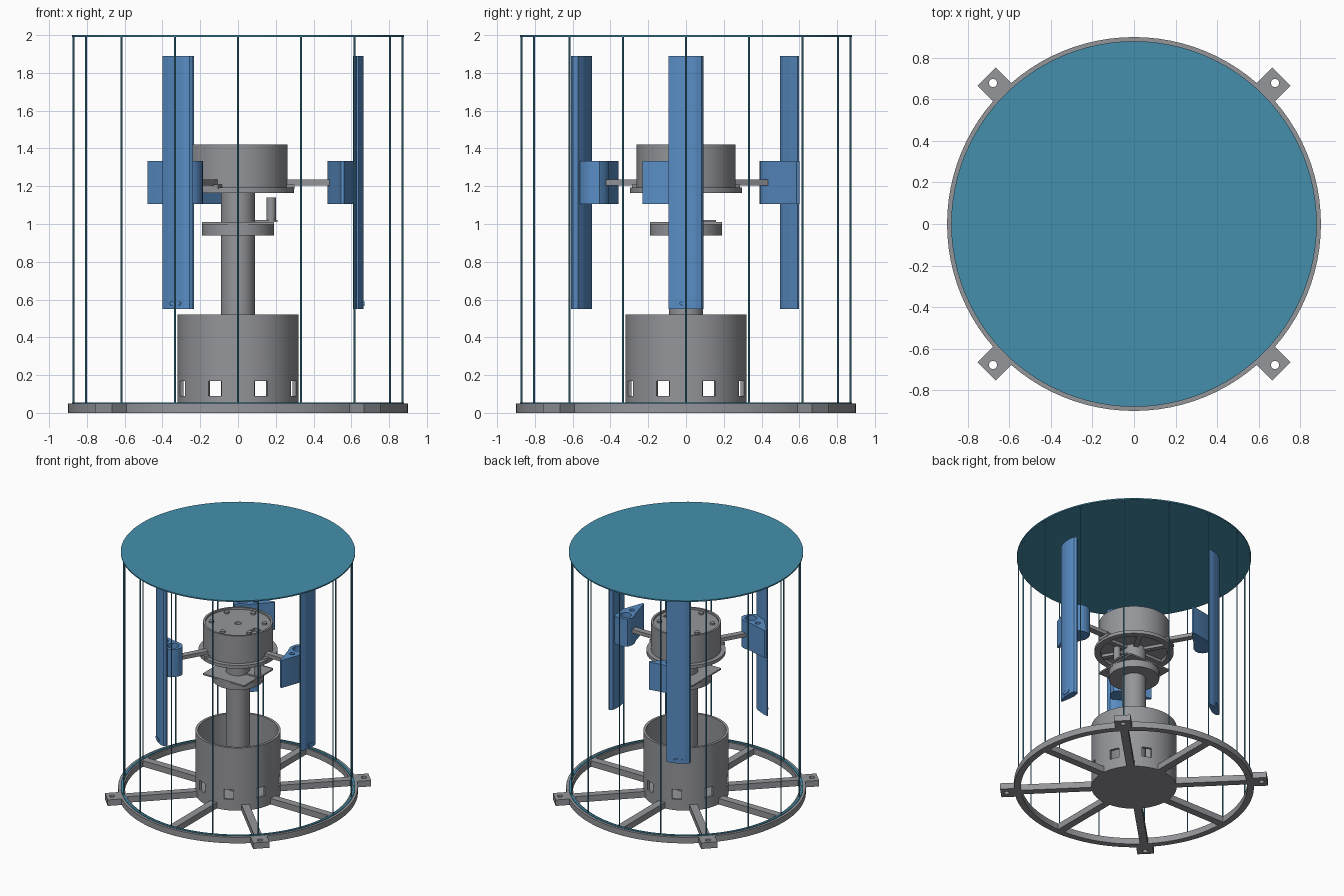
import bpy, bmesh
from math import cos, sin, pi, radians
from mathutils import Matrix, Vector

cube = bpy.data.objects.get("Cube")
if cube:
    bpy.data.objects.remove(cube, do_unlink=True)


def material(name, rgb):
    m = bpy.data.materials.new(name)
    m.use_nodes = True
    m.diffuse_color = (*rgb, 1)
    m.node_tree.nodes["Principled BSDF"].inputs["Base Color"].default_value = (*rgb, 1)
    return m


GRAY = material("metal gray", (0.30, 0.305, 0.325))
TEAL = material("cage teal", (0.06, 0.28, 0.42))
BLUE = material("blade blue", (0.10, 0.27, 0.56))


def rot(deg):
    return Matrix.Rotation(radians(deg), 4, 'Z')


def prism(bm, pts, z0, z1, m=Matrix()):
    """Extrude a flat outline between two heights."""
    low = [bm.verts.new(m @ Vector((x, y, z0))) for x, y in pts]
    high = [bm.verts.new(m @ Vector((x, y, z1))) for x, y in pts]
    n = len(pts)
    bm.faces.new(low[::-1])
    bm.faces.new(high)
    for i in range(n):
        j = (i + 1) % n
        bm.faces.new((low[i], low[j], high[j], high[i]))


def box(bm, x0, x1, y0, y1, z0, z1, m=Matrix()):
    prism(bm, [(x0, y0), (x1, y0), (x1, y1), (x0, y1)], z0, z1, m)


def rod(bm, x, y, r, z0, z1, n=16, m=Matrix()):
    pts = [(x + r * cos(2 * pi * i / n), y + r * sin(2 * pi * i / n)) for i in range(n)]
    prism(bm, pts, z0, z1, m)


def lathe(bm, profile, n=96):
    """Turn a closed (radius, height) outline around z."""
    rings = [[bm.verts.new((r * cos(2 * pi * i / n), r * sin(2 * pi * i / n), z))
              for r, z in profile] for i in range(n)]
    k = len(profile)
    for i in range(n):
        a, b = rings[i], rings[(i + 1) % n]
        for j in range(k):
            l = (j + 1) % k
            if profile[j][0] or profile[l][0]:
                bm.faces.new((a[j], b[j], b[l], a[l]))
    bmesh.ops.remove_doubles(bm, verts=bm.verts, dist=1e-5)
    bmesh.ops.dissolve_degenerate(bm, edges=bm.edges, dist=1e-6)


def ring(bm, r0, r1, z0, z1, n=96):
    lathe(bm, [(r0, z0), (r1, z0), (r1, z1), (r0, z1)], n)


def make(name, mat, bm, smooth=True):
    bmesh.ops.recalc_face_normals(bm, faces=bm.faces)
    me = bpy.data.meshes.new(name)
    bm.to_mesh(me)
    bm.free()
    me.materials.append(mat)
    ob = bpy.data.objects.new(name, me)
    bpy.context.scene.collection.objects.link(ob)
    if smooth:
        bpy.ops.object.select_all(action='DESELECT')
        bpy.context.view_layer.objects.active = ob
        ob.select_set(True)
        bpy.ops.object.shade_smooth_by_angle(angle=radians(30))
    return ob


def cut(ob, bm):
    """Cut the shapes in bm out of an object."""
    cutter = make("cutter", ob.data.materials[0], bm, False)
    cutter.hide_render = True
    mod = ob.modifiers.new("cut", 'BOOLEAN')
    mod.operation = 'DIFFERENCE'
    mod.solver = 'EXACT'
    mod.object = cutter
    bpy.context.view_layer.objects.active = ob
    bpy.ops.object.modifier_apply(modifier=mod.name)
    bpy.data.objects.remove(cutter, do_unlink=True)


# Base: rim, spokes and drilled feet
bm = bmesh.new()
ring(bm, 0.85, 0.9, 0, 0.05)
make("base_rim", GRAY, bm)
bm = bmesh.new()
for k in range(8):
    box(bm, 0.3, 0.86, -0.03, 0.03, 0, 0.05, rot(45 * k))
make("base_spokes", GRAY, bm, False)
bm, holes = bmesh.new(), bmesh.new()
for k in range(4):
    box(bm, 0.86, 1.004, -0.062, 0.062, 0, 0.05, rot(45 + 90 * k))
    rod(holes, 0.96, 0, 0.02, -0.1, 0.1, 24, rot(45 + 90 * k))
cut(make("base_feet", GRAY, bm, False), holes)

# Open drum with eight square windows
bm, holes = bmesh.new(), bmesh.new()
lathe(bm, [(0, 0), (0.32, 0), (0.32, 0.52), (0.3, 0.52), (0.3, 0.05), (0, 0.05)])
for k in range(8):
    box(holes, 0.25, 0.4, -0.037, 0.037, 0.09, 0.17, rot(22.5 + 45 * k))
cut(make("base_drum", GRAY, bm), holes)

# Mast with collar, square plate and sensor post
bm = bmesh.new()
rod(bm, 0, 0, 0.09, 0.04, 1.2, 64)
make("mast", GRAY, bm)
bm = bmesh.new()
rod(bm, 0, 0, 0.19, 0.94, 1.0, 64)
make("mast_collar", GRAY, bm)
bm = bmesh.new()
box(bm, -0.19, 0.19, -0.19, 0.19, 0.998, 1.01)
box(bm, 0.06, 0.21, -0.02, 0.16, 1.01, 1.022)
make("sensor_plate", GRAY, bm, False)
bm = bmesh.new()
rod(bm, 0.175, 0.01, 0.025, 1.02, 1.14)
make("sensor_post", GRAY, bm)

# Generator housing: recessed lid with slot, shaft hole and bolts
bm, holes = bmesh.new(), bmesh.new()
lathe(bm, [(0, 1.19), (0.262, 1.19), (0.262, 1.42), (0.245, 1.42), (0.245, 1.405), (0, 1.405)])
box(holes, 0.15, 0.21, -0.11, 0.0, 1.38, 1.5)
rod(holes, 0, 0, 0.025, 1.36, 1.5)
cut(make("generator_housing", GRAY, bm), holes)
bm = bmesh.new()
for k in range(6):
    rod(bm, 0.2, 0, 0.02, 1.4, 1.419, 12, rot(60 * k + 30))
make("lid_bolts", GRAY, bm)
bm = bmesh.new()
ring(bm, 0.25, 0.297, 1.165, 1.192)
make("rotor_flange", GRAY, bm)
bm = bmesh.new()
for k in range(6):
    box(bm, 0.07, 0.26, -0.02, 0.02, 1.168, 1.19, rot(60 * k))
make("flange_ribs", GRAY, bm, False)

# Blade and bracket outlines: radius from the mast, then distance along the chord
BLADE = [(0.638, 0.093), (0.655, 0.082), (0.665, 0.05), (0.665, 0.0), (0.655, -0.05),
         (0.637, -0.093), (0.628, -0.093), (0.615, -0.03), (0.61, 0.03), (0.617, 0.075)]
BRACKET = [(0.475, 0.0), (0.476, 0.035), (0.49, 0.068), (0.52, 0.084), (0.555, 0.086),
           (0.59, 0.078), (0.625, 0.05), (0.625, -0.05), (0.56, -0.23), (0.545, -0.228),
           (0.5, -0.06)]

# Three arms, each with bracket and blade
for k, side in enumerate(("left", "back_right", "front_right")):
    m = rot(120 * k)
    bm = bmesh.new()
    box(bm, 0.25, 0.49, -0.025, 0.025, 1.205, 1.235, m)
    box(bm, 0.24, 0.3, -0.05, 0.05, 1.185, 1.21, m)
    make(side + "_arm", GRAY, bm, False)
    bm, holes = bmesh.new(), bmesh.new()
    prism(bm, BRACKET, 1.105, 1.333, m)
    rod(holes, 0.545, 0.015, 0.045, 1.28, 1.4, 24, m)
    rod(holes, 0.555, -0.085, 0.02, 1.28, 1.4, 16, m)
    cut(make(side + "_bracket", BLUE, bm), holes)
    bm = bmesh.new()
    prism(bm, BLADE, 0.55, 1.89, m)
    make(side + "_blade", BLUE, bm, False)
    bm = bmesh.new()
    box(bm, 0.65, 0.669, -0.035, 0.035, 0.575, 0.585, m)
    box(bm, 0.65, 0.669, -0.025, 0.025, 0.565, 0.59, m)
    make(side + "_blade_clip", BLUE, bm, False)

# Cage: roof disc, foot hoop and sixteen thin posts
bm = bmesh.new()
rod(bm, 0, 0, 0.88, 1.99, 2.0, 96)
make("cage_roof", TEAL, bm)
bm = bmesh.new()
ring(bm, 0.862, 0.88, 0.045, 0.056)
make("cage_hoop", TEAL, bm)
bm = bmesh.new()
for k in range(16):
    rod(bm, 0.871, 0, 0.005, 0.05, 1.992, 8, rot(22.5 * k))
make("cage_posts", TEAL, bm)
